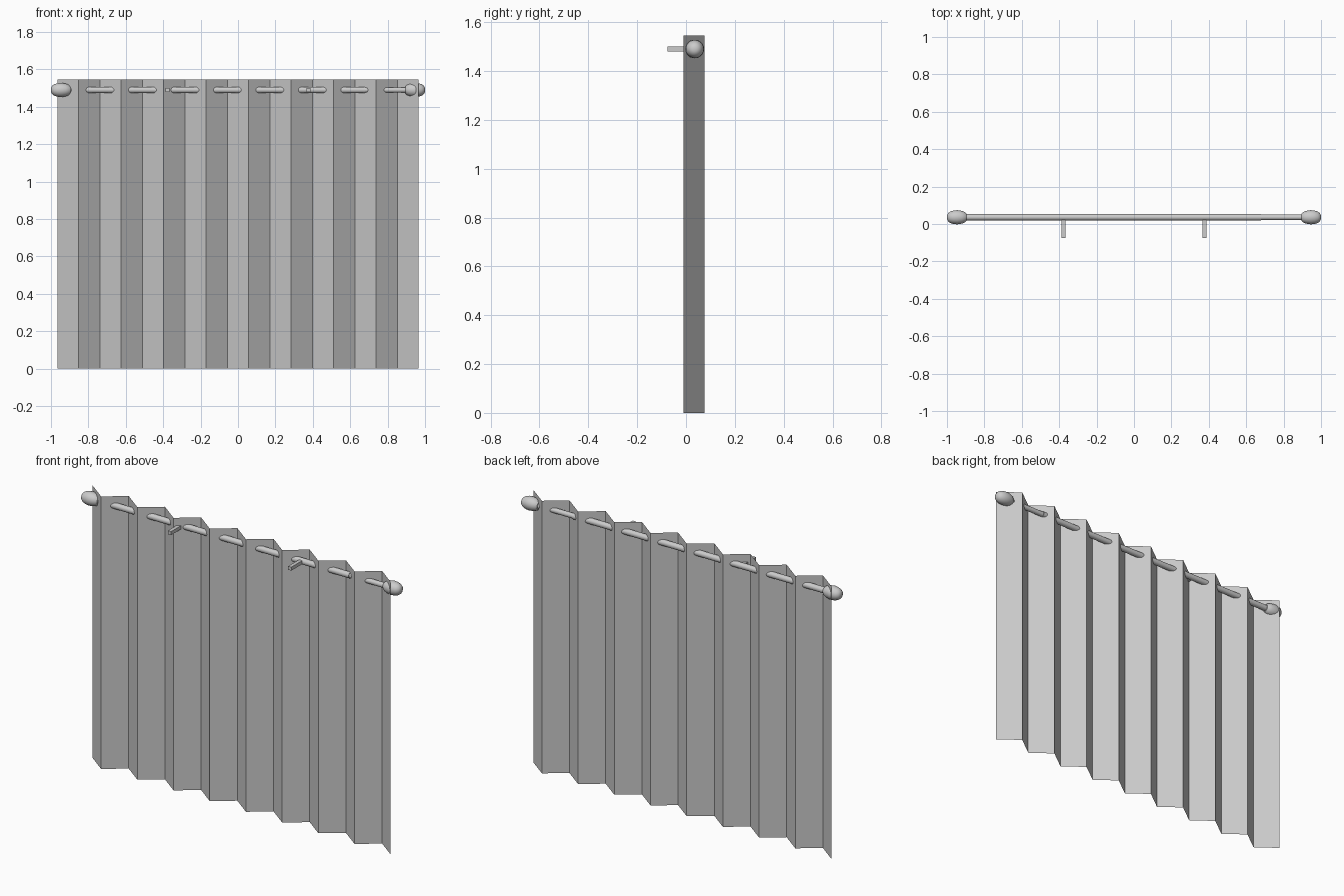
import bpy, bmesh, math
from mathutils import Matrix

cube = bpy.data.objects.get("Cube")
if cube:
    bpy.data.objects.remove(cube, do_unlink=True)

grey = bpy.data.materials.new("plain grey")
grey.use_nodes = True
grey.diffuse_color = (0.6, 0.6, 0.6, 1)
grey.node_tree.nodes["Principled BSDF"].inputs["Base Color"].default_value = grey.diffuse_color

ROD_Y, ROD_Z = 0.036, 1.49


def make_object(name, bm, smooth=False):
    mesh = bpy.data.meshes.new(name)
    bm.to_mesh(mesh)
    bm.free()
    mesh.materials.append(grey)
    obj = bpy.data.objects.new(name, mesh)
    bpy.context.collection.objects.link(obj)
    if smooth:
        bpy.ops.object.select_all(action="DESELECT")
        obj.select_set(True)
        bpy.context.view_layer.objects.active = obj
        bpy.ops.object.shade_smooth_by_angle(angle=math.radians(40))
    return obj


def turned(name, profile, sides=24):
    """Lathe a list of (x, radius) points around the rod axis."""
    bm = bmesh.new()
    verts = [bm.verts.new((x, ROD_Y, ROD_Z + r)) for x, r in profile]
    edges = [bm.edges.new(pair) for pair in zip(verts, verts[1:])]
    bmesh.ops.spin(bm, geom=verts + edges, cent=(0, ROD_Y, ROD_Z), axis=(1, 0, 0),
                   angle=math.tau, steps=sides)
    bmesh.ops.remove_doubles(bm, verts=bm.verts, dist=0.0001)
    bmesh.ops.recalc_face_normals(bm, faces=bm.faces)
    return make_object(name, bm, True)


# Curtain: one thin sheet folded in a zigzag, back fold first
FOLDS, HALF_WIDTH, HEIGHT = 17, 0.965, 1.545
bm = bmesh.new()
columns = []
for i in range(FOLDS + 1):
    x = -HALF_WIDTH + 2 * HALF_WIDTH * i / FOLDS
    y = -0.01 if i % 2 else 0.075
    columns.append([bm.verts.new((x, y, z)) for z in (0, HEIGHT)])
for a, b in zip(columns, columns[1:]):
    bm.faces.new((a[0], b[0], b[1], a[1]))
make_object("curtain", bm)

# Telescoping rod: the thinner tube slides out of the wider one
turned("outer_rod", [(-0.93, 0), (-0.93, 0.017), (0.68, 0.017), (0.68, 0)])
turned("inner_rod", [(0.6, 0), (0.6, 0.0145), (0.93, 0.0145), (0.93, 0)])

# Rounded finials on both rod ends
finial = [(0.896, 0), (0.896, 0.02), (0.905, 0.028), (0.92, 0.034), (0.945, 0.038),
          (0.965, 0.036), (0.982, 0.031), (0.994, 0.022), (1.0, 0.01), (1.0, 0)]
for side, name in ((1, "left_finial"), (-1, "right_finial")):
    turned(name, [(side * x, r) for x, r in finial])

# Brackets reaching forward from the rod
for side, name in ((1, "left_bracket"), (-1, "right_bracket")):
    bm = bmesh.new()
    bmesh.ops.create_cube(bm, size=1, matrix=Matrix.Translation((side * 0.377, -0.02, ROD_Z))
                          @ Matrix.Diagonal((0.02, 0.11, 0.02, 1)))
    make_object(name, bm)
